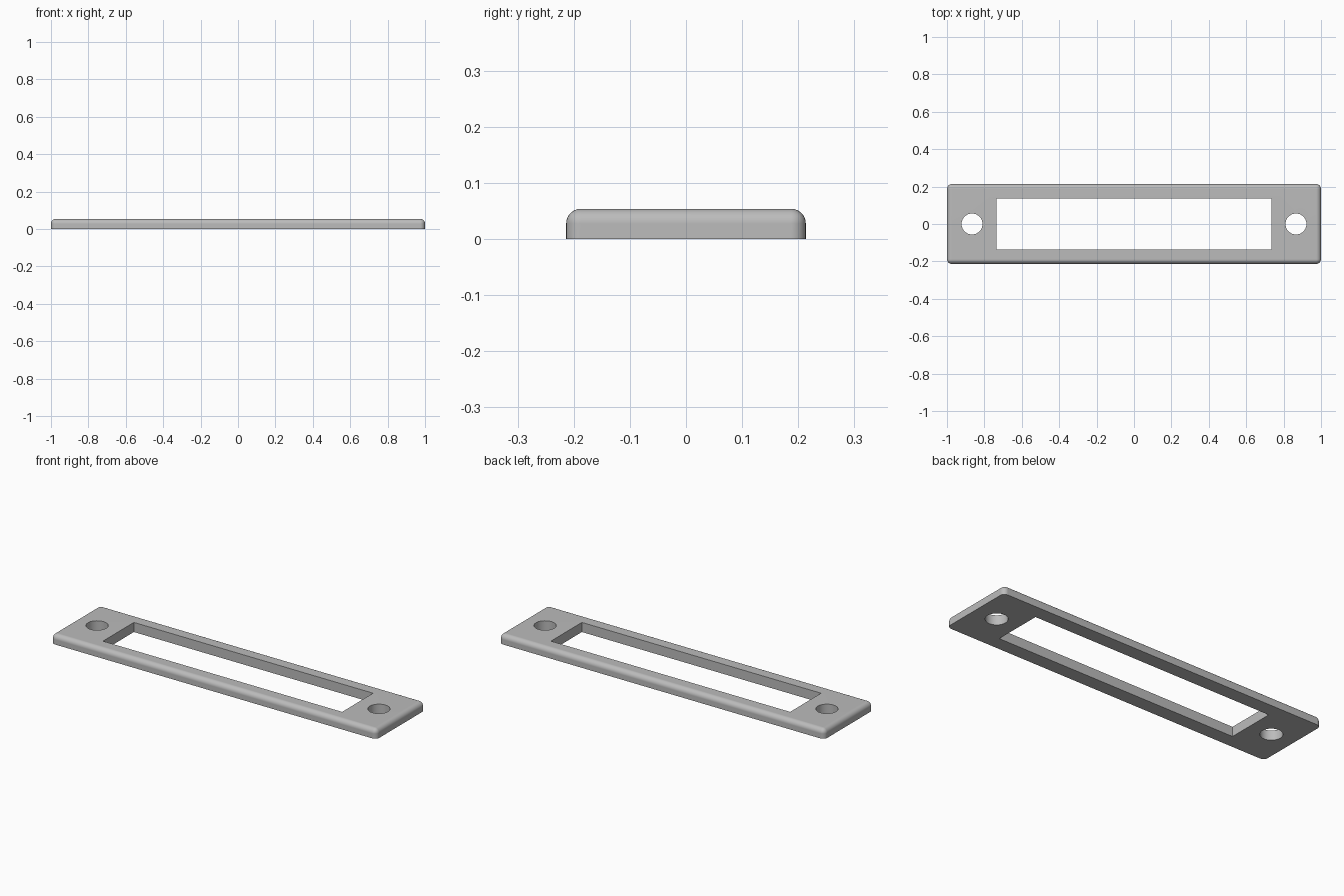
import bpy
import bmesh

LENGTH, DEPTH, HEIGHT = 2.0, 0.427, 0.0535
FILLET = 0.026
WINDOW = (1.47, 0.272)
HOLE_X, HOLE_R = 0.866, 0.056

old = bpy.data.objects.get("Cube")
if old:
    bpy.data.objects.remove(old, do_unlink=True)

grey = bpy.data.materials.new("plain_grey")
grey.use_nodes = True
colour = (0.5, 0.5, 0.5, 1)
grey.diffuse_color = colour
grey.node_tree.nodes["Principled BSDF"].inputs["Base Color"].default_value = colour


def box(name, sx, sy, sz, z):
    bpy.ops.mesh.primitive_cube_add(size=1, location=(0, 0, z))
    ob = bpy.context.object
    ob.name = name
    ob.scale = (sx, sy, sz)
    bpy.ops.object.transform_apply(location=True, scale=True)
    ob.data.materials.append(grey)
    return ob


# Plate with rounded upright and top edges, flat underside
plate = box("frame_plate", LENGTH, DEPTH, HEIGHT, HEIGHT / 2)
bm = bmesh.new()
bm.from_mesh(plate.data)
edges = [e for e in bm.edges if max(v.co.z for v in e.verts) > HEIGHT / 2]
bmesh.ops.bevel(bm, geom=edges, offset=FILLET, segments=8, profile=0.5,
                affect='EDGES', clamp_overlap=True)
bm.to_mesh(plate.data)
bm.free()

# Cutters for the central window and the two screw holes
cutters = [box("window_cutter", *WINDOW, 0.3, HEIGHT / 2)]
for side, x in (("left", HOLE_X), ("right", -HOLE_X)):
    bpy.ops.mesh.primitive_cylinder_add(vertices=48, radius=HOLE_R, depth=0.3,
                                        location=(x, 0, HEIGHT / 2))
    hole = bpy.context.object
    hole.name = side + "_hole_cutter"
    hole.data.materials.append(grey)
    cutters.append(hole)

bpy.ops.object.select_all(action='DESELECT')
plate.select_set(True)
bpy.context.view_layer.objects.active = plate
for cutter in cutters:
    cutter.hide_render = True
    mod = plate.modifiers.new(cutter.name, 'BOOLEAN')
    mod.operation = 'DIFFERENCE'
    mod.solver = 'EXACT'
    mod.object = cutter
    bpy.ops.object.modifier_apply(modifier=mod.name)
    bpy.data.objects.remove(cutter, do_unlink=True)

# Smooth fillets and bores, crisp openings, flat large faces
bpy.ops.object.shade_smooth_by_angle(angle=0.6)
flat = plate.modifiers.new("flat_faces", 'WEIGHTED_NORMAL')
flat.keep_sharp = True
